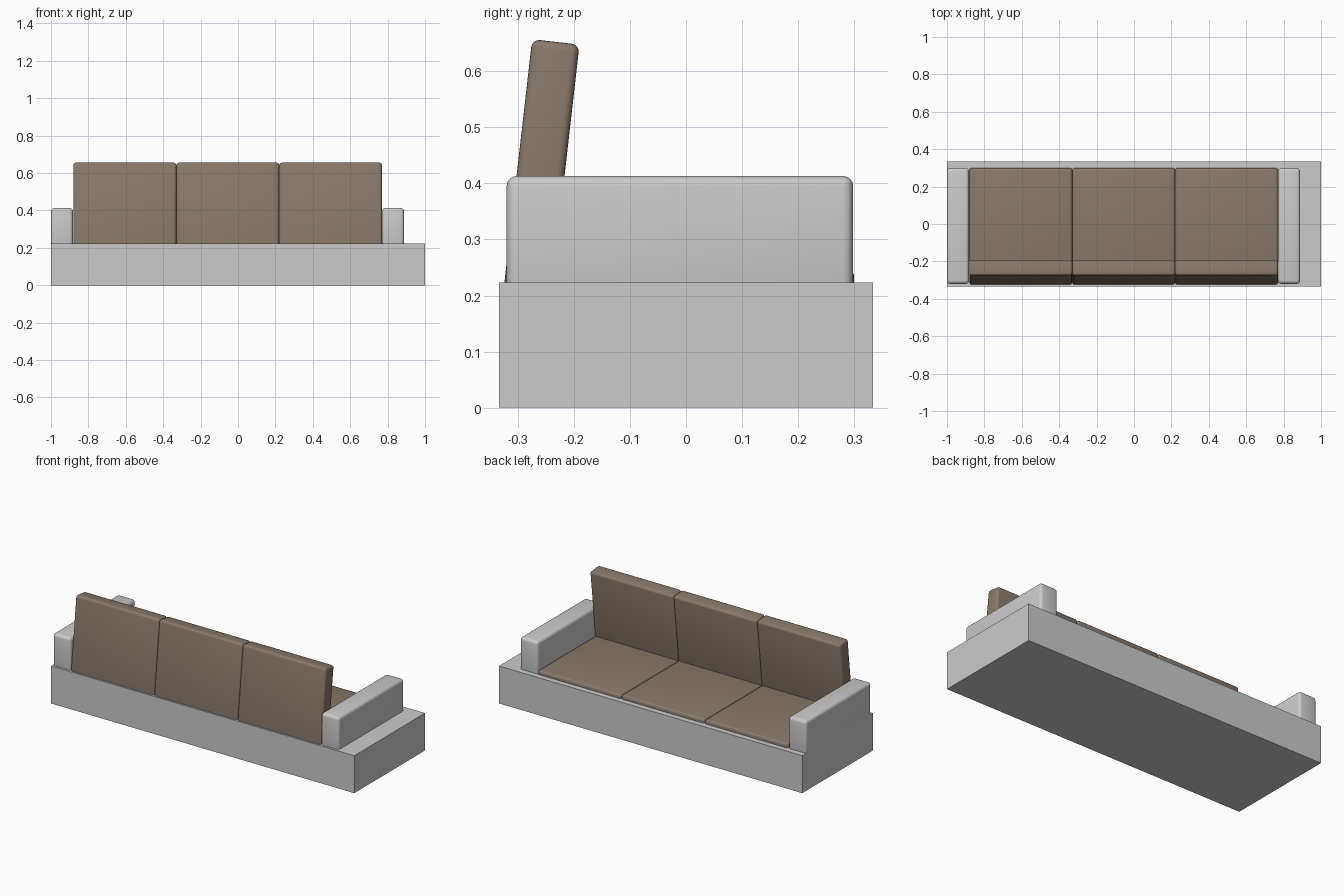
import bpy, bmesh, math
from mathutils import Vector, Matrix

if "Cube" in bpy.data.objects:
    bpy.data.objects.remove(bpy.data.objects["Cube"])

brown = bpy.data.materials.new("brown_fabric")
brown.diffuse_color = (0.25, 0.19, 0.145, 1)
brown.use_nodes = True
brown.node_tree.nodes["Principled BSDF"].inputs["Base Color"].default_value = brown.diffuse_color


def finish(bm, name, mat=None):
    mesh = bpy.data.meshes.new(name)
    bm.to_mesh(mesh)
    bm.free()
    ob = bpy.data.objects.new(name, mesh)
    bpy.context.collection.objects.link(ob)
    if mat:
        mesh.materials.append(mat)
    return ob


def box(lo, hi):
    """Box mesh spanning two corners."""
    lo, hi = Vector(lo), Vector(hi)
    bm = bmesh.new()
    bmesh.ops.create_cube(bm, size=1)
    bmesh.ops.scale(bm, vec=hi - lo, verts=bm.verts)
    bmesh.ops.translate(bm, vec=(lo + hi) / 2, verts=bm.verts)
    return bm


def padded(name, lo, hi, radius, mat=None, tilt=0.0, pivot=(0, 0, 0)):
    """Soft-edged box, optionally leaned back around a pivot."""
    bm = box(lo, hi)
    bmesh.ops.bevel(bm, geom=bm.edges[:], offset=radius, segments=4,
                    profile=0.5, affect='EDGES')
    bmesh.ops.rotate(bm, cent=pivot, verts=bm.verts,
                     matrix=Matrix.Rotation(tilt, 3, 'X'))
    for f in bm.faces:
        f.smooth = True
    ob = finish(bm, name, mat)
    bpy.context.view_layer.objects.active = ob
    ob.select_set(True)
    bpy.ops.object.shade_smooth_by_angle(angle=math.radians(35))
    ob.select_set(False)
    return ob


# Plinth, with its end pulled out into a side ledge
bm = box((-1, -0.333, 0), (0.775, 0.333, 0.223))
bm.normal_update()
end = [f for f in bm.faces if f.normal.x > 0.9]
ext = bmesh.ops.extrude_face_region(bm, geom=end)
bmesh.ops.translate(bm, vec=(0.225, 0, 0),
                    verts=[g for g in ext["geom"] if isinstance(g, bmesh.types.BMVert)])
bmesh.ops.delete(bm, geom=[f for f in end if f.is_valid], context='FACES_ONLY')
bmesh.ops.recalc_face_normals(bm, faces=bm.faces)
finish(bm, "base")

# Armrests
for side, x in (("left", -1.0), ("right", 0.77)):
    padded(side + "_armrest", (x, -0.32, 0.20), (x + 0.118, 0.298, 0.413), 0.018)

# Three seat cushions and three leaning back cushions
width = 0.55
for i, side in enumerate(("left", "middle", "right")):
    x = -0.88 + i * width
    padded(side + "_seat_cushion", (x, -0.30, 0.165), (x + width, 0.30, 0.247),
           0.014, brown)
    padded(side + "_back_cushion", (x, -0.327, 0.195), (x + width, -0.242, 0.66),
           0.014, brown, tilt=-math.radians(6.5), pivot=(0, -0.327, 0.195))
